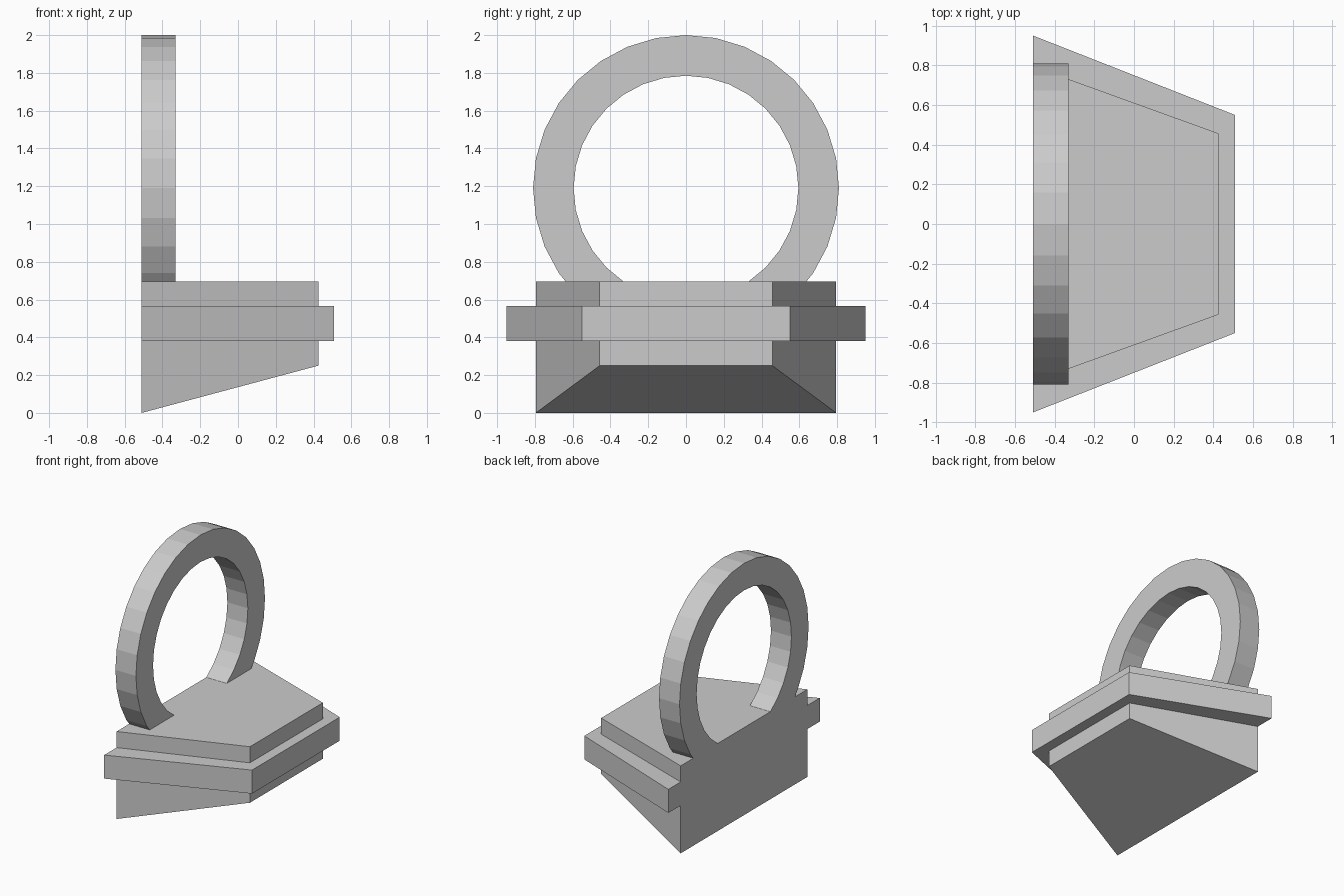
import bpy, bmesh, math

if "Cube" in bpy.data.objects:
    bpy.data.objects.remove(bpy.data.objects["Cube"])

BACK = -0.51   # flat back plane


def finish(bm, name):
    bmesh.ops.recalc_face_normals(bm, faces=bm.faces[:])
    mesh = bpy.data.meshes.new(name)
    bm.to_mesh(mesh)
    bm.free()
    obj = bpy.data.objects.new(name, mesh)
    bpy.context.collection.objects.link(obj)
    return obj


# Wedge base with protruding band: stacked trapezoid sections
# (front x, back half width, front half width, back z, front z)
BODY = (0.425, 0.795, 0.457)
BAND = (0.508, 0.95, 0.55)
sections = [
    (*BODY, 0.0, 0.25),
    (*BODY, 0.38, 0.38),
    (*BAND, 0.38, 0.38),
    (*BAND, 0.567, 0.567),
    (*BODY, 0.567, 0.567),
    (*BODY, 0.695, 0.695),
]
bm = bmesh.new()
rows = []
for xf, yb, yf, zb, zf in sections:
    pts = [(BACK, -yb, zb), (xf, -yf, zf), (xf, yf, zf), (BACK, yb, zb)]
    rows.append([bm.verts.new(p) for p in pts])
for lo, hi in zip(rows, rows[1:]):
    for i in range(3):
        bm.faces.new((lo[i], lo[i + 1], hi[i + 1], hi[i]))
bm.faces.new(rows[0][::-1])
bm.faces.new(rows[-1])
# single flat back face
bm.faces.new([r[0] for r in rows] + [r[3] for r in reversed(rows)])
finish(bm, "wedge_base")

# Upright ring, 32 sides, cut off where it meets the top of the base
SIDES, CZ, R_OUT, R_IN, RING_FRONT = 32, 1.19, 0.81, 0.595, -0.33
bm = bmesh.new()
loops = []
for k in range(SIDES):
    a = 2 * math.pi * k / SIDES
    loops.append([bm.verts.new((x, r * math.cos(a), CZ + r * math.sin(a)))
                  for x, r in ((BACK, R_OUT), (RING_FRONT, R_OUT),
                               (RING_FRONT, R_IN), (BACK, R_IN))])
for k in range(SIDES):
    a, b = loops[k], loops[(k + 1) % SIDES]
    for i in range(4):
        j = (i + 1) % 4
        bm.faces.new((a[i], a[j], b[j], b[i]))
bmesh.ops.bisect_plane(bm, geom=bm.verts[:] + bm.edges[:] + bm.faces[:],
                       plane_co=(0, 0, 0.695), plane_no=(0, 0, -1),
                       clear_outer=True)
bmesh.ops.holes_fill(bm, edges=[e for e in bm.edges if e.is_boundary], sides=0)
finish(bm, "upright_ring")
